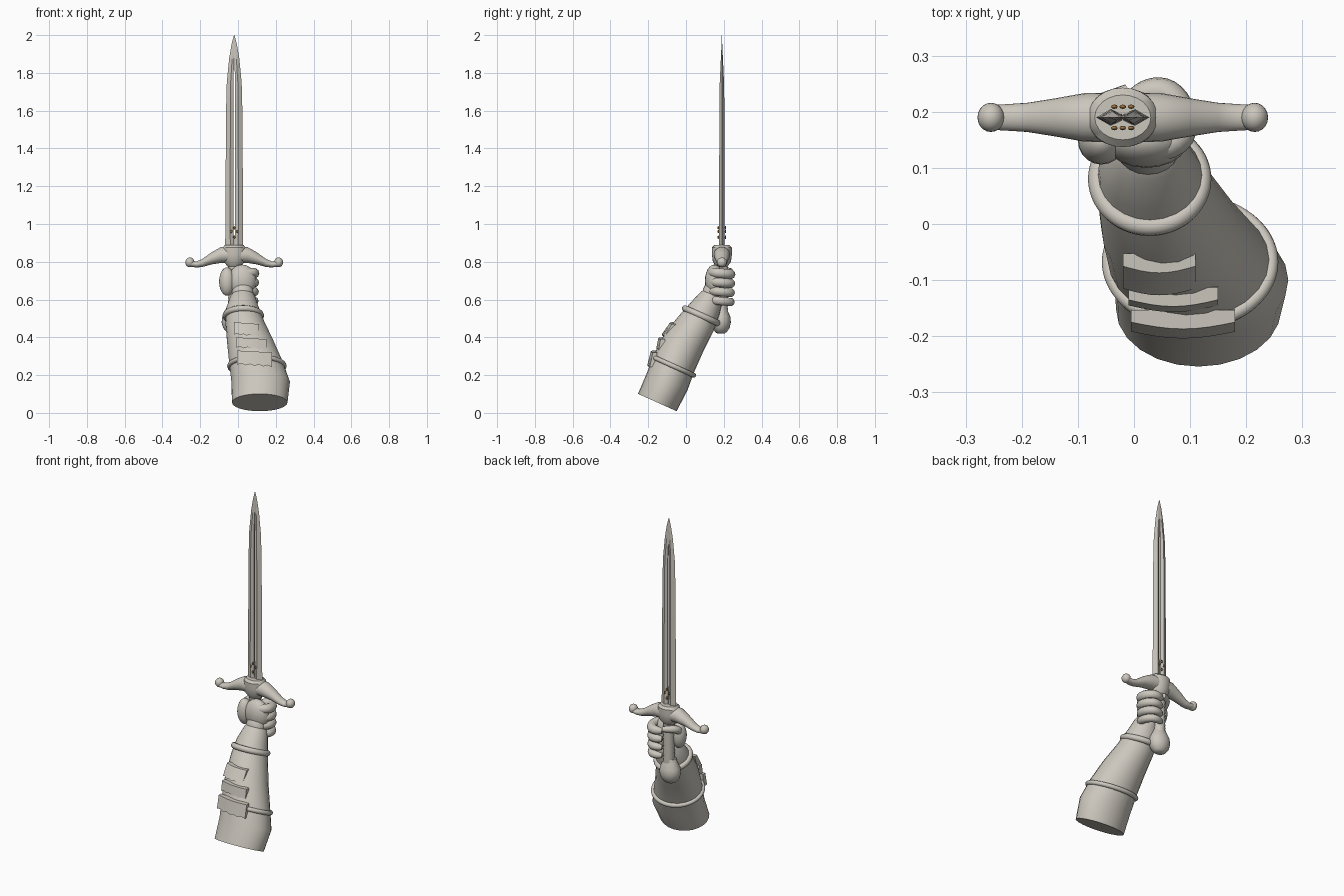
import bpy, bmesh, math
from mathutils import Vector

old = bpy.data.objects.get("Cube")
if old:
    bpy.data.objects.remove(old)


def material(name, rgb):
    m = bpy.data.materials.new(name)
    m.use_nodes = True
    m.diffuse_color = (*rgb, 1)
    m.node_tree.nodes["Principled BSDF"].inputs["Base Color"].default_value = (*rgb, 1)
    return m


STONE = material("warm_grey", (0.6, 0.57, 0.51))
BROWN = material("brown", (0.35, 0.17, 0.05))
BX, BY = -0.02, 0.19  # sword axis


def finish(name, bm, mat=STONE, angle=40):
    bmesh.ops.recalc_face_normals(bm, faces=bm.faces)
    me = bpy.data.meshes.new(name)
    bm.to_mesh(me)
    bm.free()
    return add(name, me, mat, angle)


def add(name, me, mat=STONE, angle=40):
    me.materials.clear()
    me.materials.append(mat)
    ob = bpy.data.objects.new(name, me)
    bpy.context.collection.objects.link(ob)
    if angle:
        bpy.ops.object.select_all(action='DESELECT')
        ob.select_set(True)
        bpy.context.view_layer.objects.active = ob
        bpy.ops.object.shade_smooth_by_angle(angle=math.radians(angle))
    return ob


def loft(name, rings, angle=40):
    """Skin a list of point rings and cap both ends."""
    bm = bmesh.new()
    loops = [[bm.verts.new(p) for p in ring] for ring in rings]
    n = len(loops[0])
    for a, b in zip(loops, loops[1:]):
        for i in range(n):
            j = (i + 1) % n
            bm.faces.new((a[i], a[j], b[j], b[i]))
    bm.faces.new(loops[0])
    bm.faces.new(loops[-1])
    return finish(name, bm, STONE, angle)


def ellipse(c, u, v, ru, rv, n=24):
    c, u, v = Vector(c), Vector(u).normalized(), Vector(v).normalized()
    return [c + u * ru * math.cos(2 * math.pi * i / n) + v * rv * math.sin(2 * math.pi * i / n)
            for i in range(n)]


def ball(name, c, r, mat=STONE, seg=20, tilt=0):
    bm = bmesh.new()
    bmesh.ops.create_uvsphere(bm, u_segments=seg, v_segments=seg // 2 + 2, radius=1)
    ob = finish(name, bm, mat, 60)
    ob.location, ob.scale, ob.rotation_euler.x = c, r, tilt
    return ob


def tube(name, pts, r, cyclic=False, radii=None):
    """Round tube along a smooth path."""
    cu = bpy.data.curves.new(name, 'CURVE')
    cu.dimensions, cu.bevel_depth, cu.bevel_resolution = '3D', r, 3
    cu.use_fill_caps, cu.resolution_u = True, 4
    sp = cu.splines.new('NURBS')
    sp.points.add(len(pts) - 1)
    for i, p in enumerate(pts):
        sp.points[i].co = (*p, 1)
        sp.points[i].radius = radii[i] if radii else 1
    sp.order_u, sp.use_cyclic_u, sp.use_endpoint_u = 3, cyclic, not cyclic
    tmp = bpy.data.objects.new(name, cu)
    me = bpy.data.meshes.new_from_object(tmp)
    bpy.data.objects.remove(tmp)
    return add(name, me, STONE, 60)


# Blade: two ridged halves beside a narrow slot, joined at base and tip
LEVELS = [(0.84, 1), (1.0, 0.98), (1.6, 0.9), (1.75, 0.82), (1.88, 0.55), (1.95, 0.3), (2.0, 0.03)]


def blade_half(name, side):
    rings = []
    for z, s in LEVELS:
        inner = 0.005 if 1.0 <= z <= 1.75 else 0
        prof = [(inner, 0.005), (0.02 * s + inner / 2, 0.015 * s), (0.048 * s, 0),
                (0.02 * s + inner / 2, -0.015 * s), (inner, -0.005)]
        rings.append([(BX + side * x, BY + y * min(1, s + 0.1), z) for x, y in prof])
    loft(name, rings, 15)


for nm, sd in (("left", 1), ("right", -1)):
    blade_half("blade_" + nm, sd)

# Studs at the blade base
for face, sy in (("front", -1), ("back", 1)):
    for k, (dx, z) in enumerate(((-0.015, 0.96), (0, 0.93), (0.015, 0.96), (0, 0.98))):
        ball(f"stud_{face}_{k}", (BX + dx, BY + sy * 0.019, z), (0.006, 0.004, 0.009), BROWN, 8)

# Cross guard: centre boss, drooping arms, ball ends
boss = [(0.775, 0.035, 0.03), (0.80, 0.055, 0.048), (0.84, 0.065, 0.053),
        (0.875, 0.062, 0.053), (0.888, 0.05, 0.04)]
loft("guard_boss", [ellipse((BX, BY, z), (1, 0, 0), (0, 1, 0), a, b) for z, a, b in boss])
arm = [(0.0, 0.838, 0.045, 0.043), (0.07, 0.836, 0.043, 0.042), (0.12, 0.818, 0.034, 0.032),
       (0.17, 0.793, 0.026, 0.021), (0.20, 0.786, 0.024, 0.016), (0.235, 0.790, 0.022, 0.016)]
for nm, sd in (("left", 1), ("right", -1)):
    loft("guard_arm_" + nm, [ellipse((BX + sd * d, BY, z), (0, 1, 0), (0, 0, 1), a, b)
                             for d, z, a, b in arm])
    ball("guard_end_" + nm, (BX + sd * 0.235, BY, 0.797), (0.024, 0.026, 0.026))

# Ribbed grip and pommel
grip = [(0.52 + 0.01 * i, 0.034 if i % 2 else 0.029) for i in range(28)]
loft("grip", [ellipse((BX, BY, z), (1, 0, 0), (0, 1, 0), r, r, 16) for z, r in grip], 60)
pommel = [(0.42, 0.022), (0.428, 0.036), (0.45, 0.054), (0.48, 0.062), (0.51, 0.058),
          (0.54, 0.043), (0.565, 0.034)]
loft("pommel", [ellipse((BX - 0.005, BY - 0.005, z), (1, 0, 0), (0, 1, 0), r, r * 0.85)
                for z, r in pommel], 50)

# Forearm sleeve, sections square to its sloping axis
TILT = (0, 0.91, -0.41)
SLEEVE = [(0.115, -0.152, 0.055, 0.147, 0.112), (0.12, -0.10, 0.165, 0.155, 0.117),
          (0.095, -0.06, 0.27, 0.142, 0.116), (0.066, -0.01, 0.375, 0.124, 0.113),
          (0.038, 0.055, 0.475, 0.104, 0.1), (0.025, 0.10, 0.55, 0.088, 0.083),
          (0.025, 0.135, 0.615, 0.066, 0.063), (0.025, 0.142, 0.63, 0.055, 0.052)]
loft("sleeve", [ellipse(s[:3], (1, 0, 0), TILT, s[3], s[4]) for s in SLEEVE], 50)

# Straps around the sleeve
tube("upper_strap", ellipse((0.028, 0.08, 0.515), (1, 0, 0), TILT, 0.094, 0.094, 20), 0.017, True)
tube("lower_strap", ellipse((0.10, -0.068, 0.248), (1, 0, 0), TILT, 0.146, 0.121, 20), 0.013, True)

# Raised ragged flaps down the front: x span, top and bottom (y, z)
flaps = [(-0.02, 0.11, (-0.075, 0.48), (-0.115, 0.405)),
         (-0.01, 0.15, (-0.135, 0.40), (-0.145, 0.335)),
         (-0.005, 0.18, (-0.175, 0.33), (-0.192, 0.245))]
for k, (x0, x1, top, bot) in enumerate(flaps):
    rings = []
    for i in range(9):
        t = i / 8
        x = x0 + (x1 - x0) * t
        droop = 0.012 * t - 0.008 * (i % 2)
        bow = 0.012 * math.sin(math.pi * t)
        rings.append([(x, top[0] - bow, top[1] - 0.01 * t), (x, bot[0] - bow, bot[1] - droop + 0.01),
                      (x, bot[0] + 0.04, bot[1] - droop + 0.01), (x, top[0] + 0.022, top[1] - 0.01 * t)])
    loft(f"flap_{k + 1}", rings, 30)

# Hand: wrist, palm, thumb and four wrapped fingers
ball("wrist", (0.025, 0.14, 0.64), (0.058, 0.052, 0.07), tilt=-0.4)
ball("palm", (0.022, 0.15, 0.70), (0.075, 0.05, 0.085))
ball("thumb_base", (-0.058, 0.148, 0.695), (0.042, 0.042, 0.075))
tube("thumb", [(-0.05, 0.14, 0.68), (-0.075, 0.16, 0.735), (-0.055, 0.215, 0.755),
               (-0.01, 0.235, 0.75)], 0.022, radii=[1.2, 1, 1, 0.7])
for k, nm in enumerate(("index", "middle", "ring", "little")):
    z = 0.738 - 0.049 * k
    s = 1 - 0.05 * k
    tube(nm + "_finger", [(0.03, 0.135, z), (0.078, 0.14, z + 0.006), (0.09, 0.19, z),
                          (0.062, 0.236, z - 0.004), (0.02, 0.236, z - 0.004), (0.0, 0.226, z - 0.004)],
         0.027, radii=[0.9 * s, s, s, s, 0.9 * s, 0.6 * s])
    ball(nm + "_knuckle", (0.068, 0.152, z + 0.003), (0.028, 0.03, 0.025))
